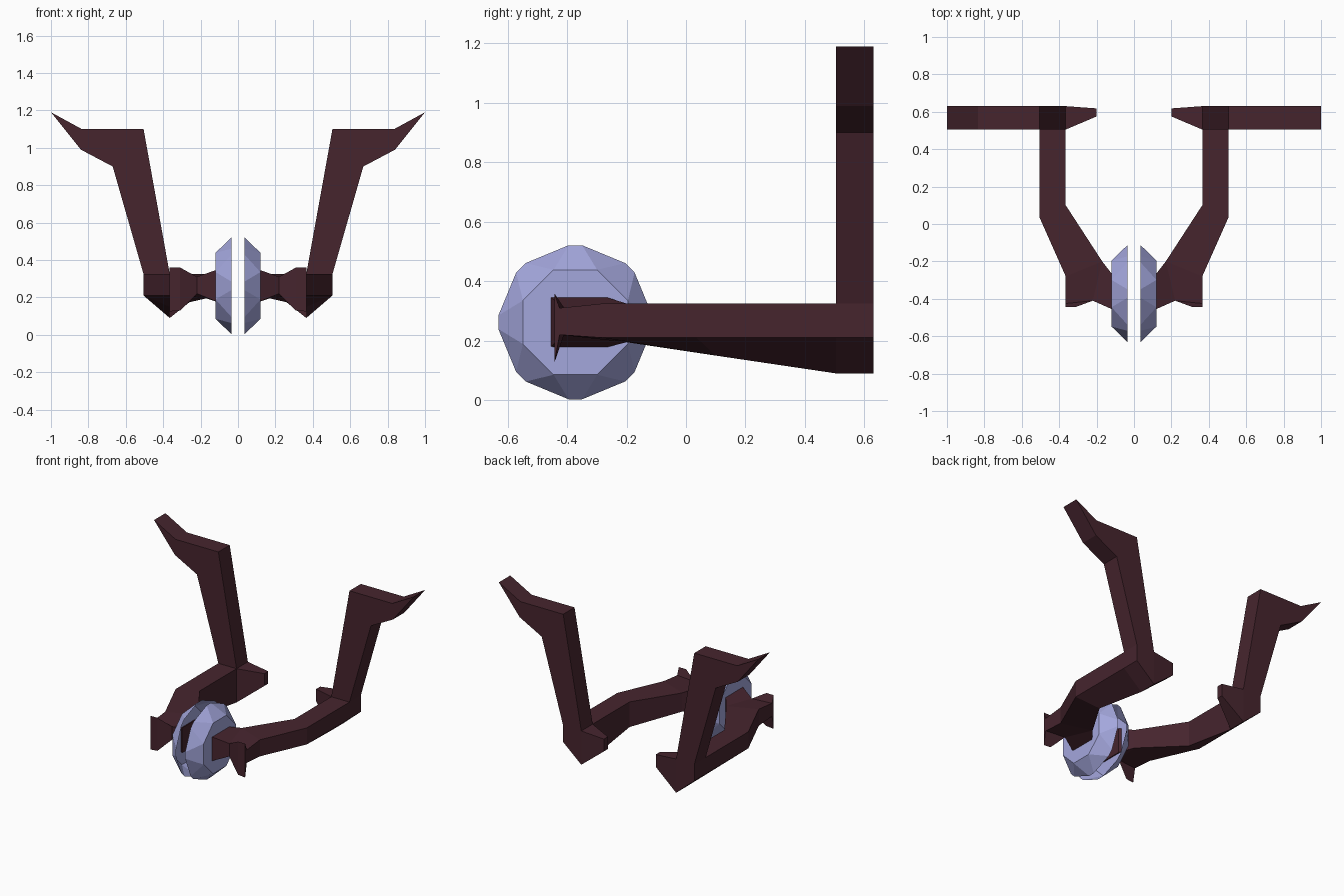
import bpy, bmesh, math

if "Cube" in bpy.data.objects:
    bpy.data.objects.remove(bpy.data.objects["Cube"])


def material(name, rgb):
    m = bpy.data.materials.new(name)
    m.diffuse_color = (*rgb, 1)
    m.use_nodes = True
    m.node_tree.nodes["Principled BSDF"].inputs["Base Color"].default_value = m.diffuse_color
    return m


maroon = material("dark maroon", (0.061, 0.018, 0.027))
lavender = material("lavender", (0.37, 0.385, 0.72))


def finish(bm, name, mat, recalc=True):
    """Turn the bmesh into an object mirrored across x = 0."""
    if recalc:
        bmesh.ops.recalc_face_normals(bm, faces=bm.faces[:])
    me = bpy.data.meshes.new(name)
    bm.to_mesh(me)
    bm.free()
    me.materials.append(mat)
    ob = bpy.data.objects.new(name, me)
    bpy.context.collection.objects.link(ob)
    mod = ob.modifiers.new("mirror", 'MIRROR')
    mod.use_mirror_merge = False
    return ob


def loft(name, pairs, mat):
    """Each station is a pair of upright edges (x, y, z_low, z_high)."""
    bm = bmesh.new()
    rings = []
    for a, b in pairs:
        pts = [(a[0], a[1], a[2]), (b[0], b[1], b[2]),
               (b[0], b[1], b[3]), (a[0], a[1], a[3])]
        rings.append([bm.verts.new(p) for p in pts])
    for r, s in zip(rings, rings[1:]):
        for i in range(4):
            j = (i + 1) % 4
            bm.faces.new((r[i], r[j], s[j], s[i]))
    bm.faces.new(rings[0])
    bm.faces.new(rings[-1])
    return finish(bm, name, mat)


# Split orb: open faceted half shell
CY, CZ = -0.372, 0.262


def ring_point(x, radius, deg):
    a = math.radians(deg)
    return (x, CY + radius * math.cos(a), CZ + radius * math.sin(a))


bm = bmesh.new()
rim = [[bm.verts.new(ring_point(0.035, 0.26, 45 * k + d)) for d in (-5, 5)] for k in range(8)]
cap = [bm.verts.new(ring_point(0.12, 0.191, 45 * k + 22.5)) for k in range(8)]
for k in range(8):
    n = (k + 1) % 8
    bm.faces.new((rim[k][0], rim[k][1], cap[k], cap[k - 1]))
    bm.faces.new((rim[k][1], rim[n][0], cap[k]))
bm.faces.new(cap)
finish(bm, "orb_half", lavender)

# Upright post with pointed outward tip
Y0, Y1 = 0.505, 0.63
profile = [(0.365, 0.325), (0.505, 0.325), (0.67, 0.90), (0.84, 0.99),
           (1.0, 1.19), (0.835, 1.10), (0.505, 1.10)]
bm = bmesh.new()
face = bm.faces.new([bm.verts.new((x, Y0, z)) for x, z in profile])
ext = bmesh.ops.extrude_face_region(bm, geom=[face])
bmesh.ops.translate(bm, vec=(0, Y1 - Y0, 0),
                    verts=[v for v in ext["geom"] if isinstance(v, bmesh.types.BMVert)])
finish(bm, "upright_post", maroon)

# Forward arm ending in a flared blade
wrist = (0.17, -0.20, 0.195, 0.325)
waist = (0.22, -0.41, 0.22, 0.31)
loft("forward_arm", [
    ((0.365, Y1, 0.09, 0.325), (0.505, Y1, 0.21, 0.325)),
    ((0.365, Y0, 0.09, 0.325), (0.505, Y0, 0.21, 0.325)),
    ((0.365, 0.10, 0.15, 0.325), (0.505, 0.035, 0.21, 0.325)),
    (wrist, (0.365, -0.28, 0.21, 0.325)),
    (waist, (0.365, -0.425, 0.22, 0.31)),
    ((0.31, -0.443, 0.13, 0.36), (0.365, -0.443, 0.125, 0.36)),
], maroon)

# Palm gripping the orb
loft("palm", [
    (wrist, waist),
    ((0.108, -0.28, 0.175, 0.35), (0.108, -0.46, 0.175, 0.35)),
], maroon)

# Rear spur pointing inward
loft("rear_spur", [
    ((0.365, Y0, 0.09, 0.325), (0.365, Y1, 0.09, 0.325)),
    ((0.20, 0.575, 0.222, 0.308), (0.20, 0.618, 0.222, 0.308)),
], maroon)
